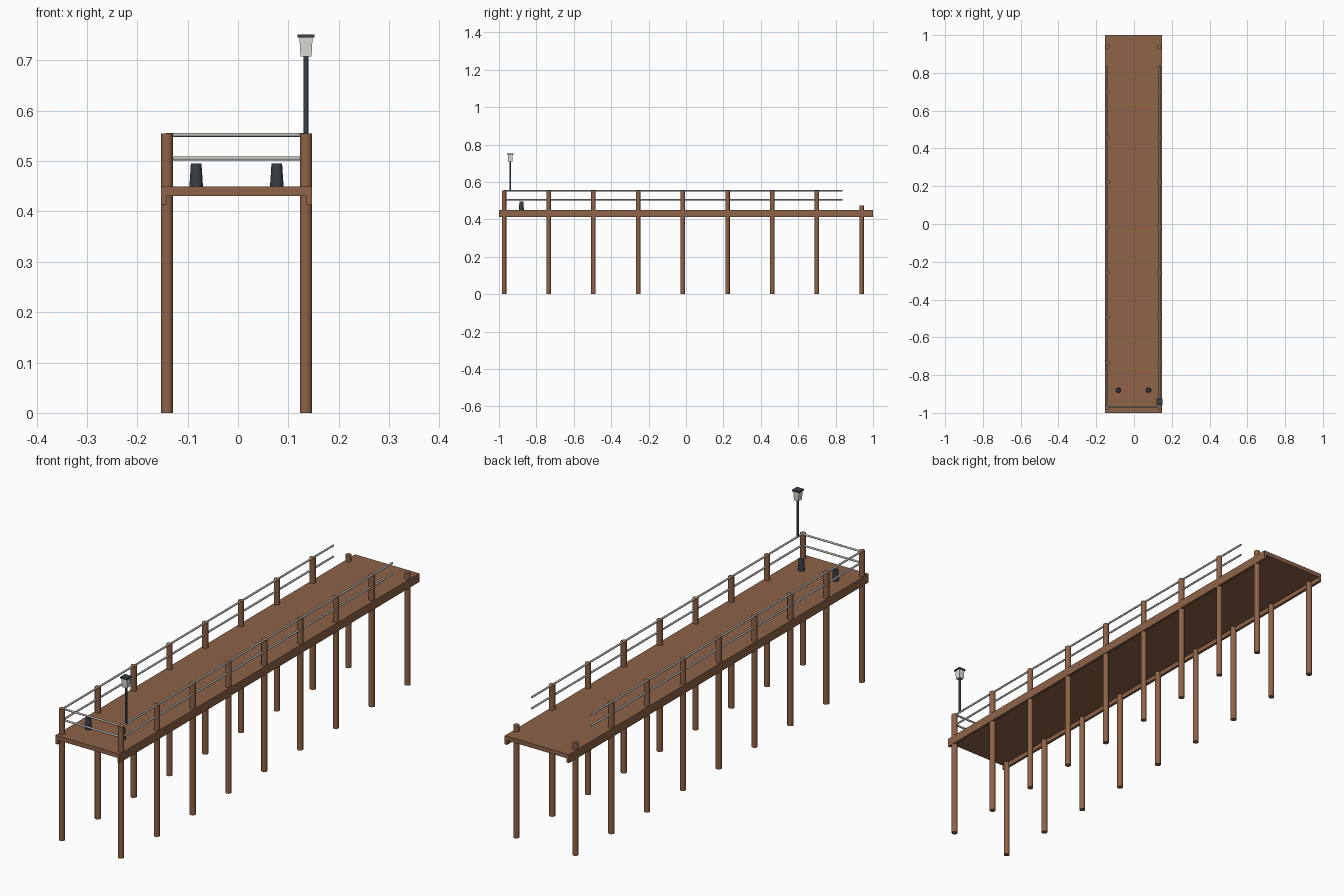
import bpy, math
from mathutils import Vector

if "Cube" in bpy.data.objects:
    bpy.data.objects.remove(bpy.data.objects["Cube"])

def material(name, r, g, b):
    m = bpy.data.materials.new(name)
    m.diffuse_color = (r, g, b, 1)
    m.use_nodes = True
    m.node_tree.nodes["Principled BSDF"].inputs["Base Color"].default_value = m.diffuse_color
    return m

wood = material("brown wood", 0.27, 0.125, 0.065)
metal = material("light grey metal", 0.50, 0.50, 0.47)
iron = material("dark iron", 0.04, 0.05, 0.06)
glass = material("pale glass", 0.72, 0.72, 0.69)

def finish(name, mat, smooth):
    o = bpy.context.object
    o.name = name
    o.data.materials.append(mat)
    if smooth:
        bpy.ops.object.shade_smooth_by_angle(angle=math.radians(50))
    return o

def box(name, lo, hi, mat):
    lo, hi = Vector(lo), Vector(hi)
    bpy.ops.mesh.primitive_cube_add(size=1, location=(lo + hi) / 2)
    bpy.context.object.scale = hi - lo
    bpy.ops.object.transform_apply(location=False, rotation=False)
    return finish(name, mat, False)

def rod(name, a, b, r, mat, sides=12, r2=None, smooth=True, spin=0):
    a, b = Vector(a), Vector(b)
    bpy.ops.mesh.primitive_cone_add(vertices=sides, radius1=r, radius2=r if r2 is None else r2,
                                    depth=(b - a).length, location=(a + b) / 2)
    o = bpy.context.object
    if spin:
        o.rotation_euler = (0, 0, spin)
    else:
        o.rotation_euler = Vector((0, 0, 1)).rotation_difference(b - a).to_euler()
    return finish(name, mat, smooth)

CX = -0.003           # pier centre line (the lamp overhangs on +x)
Y0, STEP = -0.973, 0.239
TOP = 0.555

# deck
box("deck", (CX - 0.15, -1, 0.431), (CX + 0.15, 1, 0.449), wood)

for s, side in ((-1, "left"), (1, "right")):
    # edge beam under the deck
    xs = sorted((CX + s * 0.15, CX + s * 0.139))
    box(side + "_beam", (xs[0], -1, 0.4125), (xs[1], 1, 0.431), wood)
    x = CX + s * 0.138
    # piles, the last pair is cut short
    for i in range(9):
        y = Y0 + i * STEP
        rod(f"{side}_pile_{i + 1}", (x, y, 0), (x, y, TOP if i < 8 else 0.475), 0.012, wood)
    # side rails
    for z, level in ((0.552, "upper"), (0.505, "lower")):
        rod(f"{side}_{level}_rail", (x, Y0, z), (x, 0.838, z), 0.004, metal, 8)
    # mooring bollard
    bx = CX + s * 0.08
    rod(side + "_bollard", (bx, -0.88, 0.449), (bx, -0.88, 0.4955), 0.0135, iron, 12, 0.0105)

# front rails
for z, level in ((0.552, "upper"), (0.505, "lower")):
    rod(f"front_{level}_rail", (CX - 0.138, -0.968, z), (CX + 0.138, -0.968, z), 0.004, metal, 8)

# lamp
LX, LY, Q = 0.135, -0.94, math.pi / 4
rod("lamp_pole", (LX, LY, 0.552), (LX, LY, 0.708), 0.005, iron, 8)
rod("lamp_glass", (LX, LY, 0.708), (LX, LY, 0.7455), 0.011 * 2**0.5, glass, 4, 0.013 * 2**0.5, False, Q)
box("lamp_cap", (LX - 0.017, LY - 0.017, 0.7455), (LX + 0.017, LY + 0.017, 0.751), iron)
